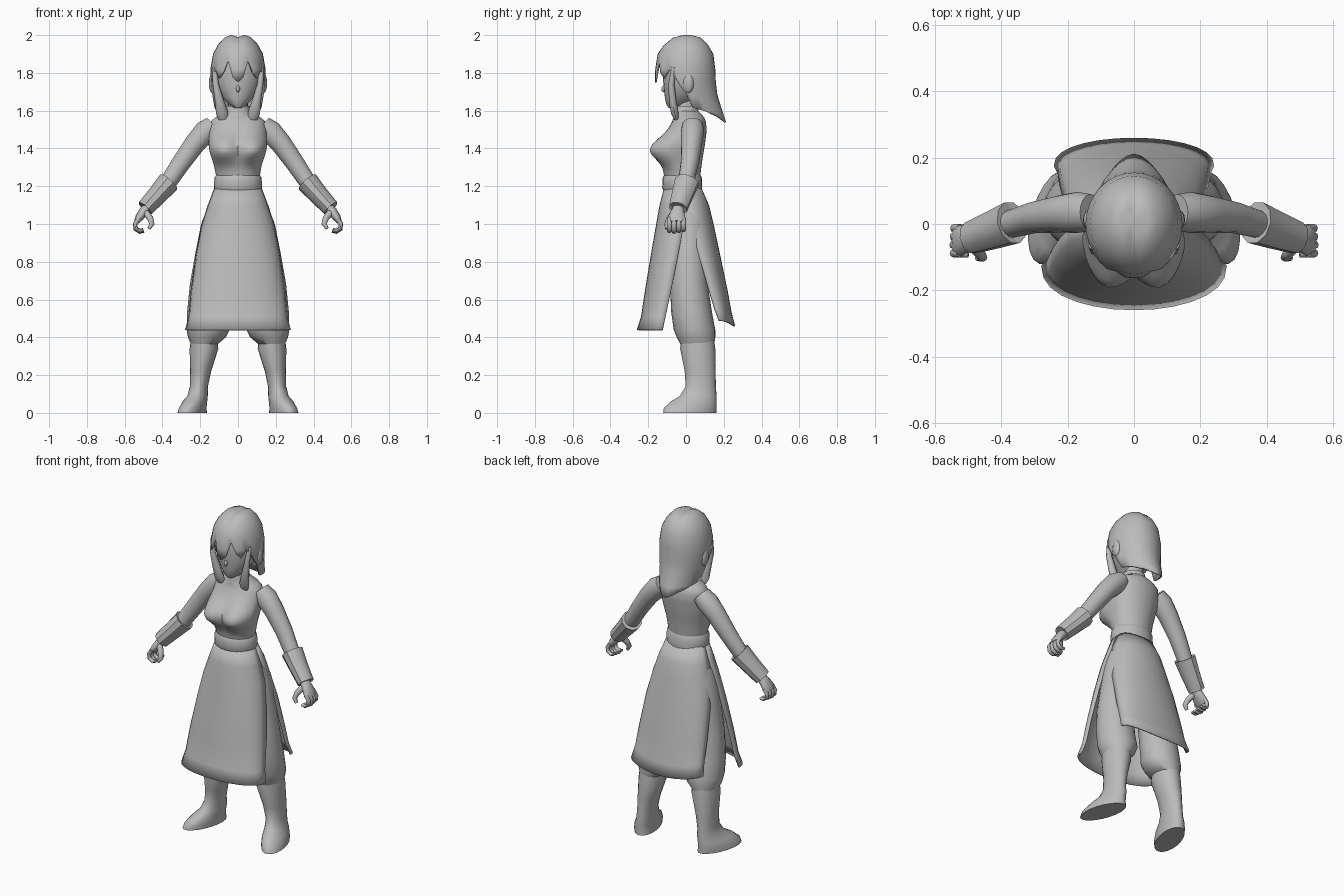
import bpy, bmesh, math
from mathutils import Vector

cube = bpy.data.objects.get("Cube")
if cube:
    bpy.data.objects.remove(cube)

clay = bpy.data.materials.new("plain_grey")
clay.use_nodes = True
clay.diffuse_color = (0.5, 0.5, 0.5, 1)
clay.node_tree.nodes["Principled BSDF"].inputs["Base Color"].default_value = (0.5, 0.5, 0.5, 1)


def finish(name, bm, mirror=False, thick=0.0, angle=50):
    bmesh.ops.remove_doubles(bm, verts=bm.verts, dist=0.0005)
    bmesh.ops.recalc_face_normals(bm, faces=bm.faces)
    me = bpy.data.meshes.new(name)
    bm.to_mesh(me)
    bm.free()
    ob = bpy.data.objects.new(name, me)
    bpy.context.collection.objects.link(ob)
    me.materials.append(clay)
    bpy.ops.object.select_all(action='DESELECT')
    ob.select_set(True)
    bpy.context.view_layer.objects.active = ob
    bpy.ops.object.shade_smooth_by_angle(angle=math.radians(angle))
    if thick:
        mod = ob.modifiers.new("thickness", 'SOLIDIFY')
        mod.thickness = thick
        mod.offset = -1
    if mirror:
        ob.modifiers.new("mirror", 'MIRROR')
    return ob


def skin(name, rings, closed=True, caps=True, **kw):
    """Join point rows into one surface."""
    bm = bmesh.new()
    rows = [[bm.verts.new(p) for p in r] for r in rings]
    n = len(rows[0])
    for a, b in zip(rows, rows[1:]):
        for i in range(n if closed else n - 1):
            j = (i + 1) % n
            bm.faces.new((a[i], a[j], b[j], b[i]))
    if closed and caps:
        bm.faces.new(rows[0])
        bm.faces.new(rows[-1])
    return finish(name, bm, **kw)


def circle(n):
    return [(math.sin(2 * math.pi * i / n), math.cos(2 * math.pi * i / n)) for i in range(n)]


def sample(keys, z):
    """Interpolate a table of rows keyed by falling height."""
    for a, b in zip(keys, keys[1:]):
        if z >= b[0]:
            f = (a[0] - z) / (a[0] - b[0])
            return [p + (q - p) * f for p, q in zip(a, b)]
    return keys[-1]


def stack(name, keys, n=20, turn=None, **kw):
    """Level ellipses: height, centre x, centre y, radius x, radius y."""
    rings = []
    for z, cx, cy, rx, ry in keys:
        t = math.radians(turn(z)) if turn else 0
        c, s = math.cos(t), math.sin(t)
        rings.append([(cx + u * rx * c - v * ry * s, cy + u * rx * s + v * ry * c, z)
                      for u, v in circle(n)])
    return skin(name, rings, **kw)


def tube(name, pts, n=12, **kw):
    """Path of x, y, z, radius along y, radius across."""
    pos = [Vector(p[:3]) for p in pts]
    rings = []
    for i, p in enumerate(pts):
        t = (pos[min(i + 1, len(pos) - 1)] - pos[max(i - 1, 0)]).normalized()
        u = Vector((0, 1, 0))
        u = (u - t * u.dot(t)).normalized()
        v = t.cross(u)
        rings.append([pos[i] + u * a * p[3] + v * b * p[4] for a, b in circle(n)])
    return skin(name, rings, **kw)


def ball(name, centre, size, **kw):
    bm = bmesh.new()
    bmesh.ops.create_uvsphere(bm, u_segments=12, v_segments=8, radius=1)
    for v in bm.verts:
        v.co = Vector([c + a * s for c, a, s in zip(centre, v.co, size)])
    return finish(name, bm, **kw)


# Fitted top: ellipse sections with a swell at the front of the chest
body = [(1.605, -.005, .058, .06), (1.58, .01, .085, .075), (1.555, .018, .14, .085),
        (1.5, .01, .15, .1), (1.42, -.01, .148, .11), (1.33, -.02, .128, .105),
        (1.25, -.02, .115, .095), (1.17, -.015, .12, .09)]
rings = []
for k in range(23):
    z = 1.605 - k * .435 / 22
    _, cy, rx, ry = sample(body, z)
    ring = []
    for u, v in circle(36):
        x, y = u * rx, cy + v * ry
        if v < 0:
            zz = (z - 1.39) / (.06 if z > 1.39 else .045)
            swell = math.exp(-zz * zz / 2 - ((abs(x) - .078) / .06) ** 2 / 2)
            y -= .085 * swell
            x += math.copysign(.018, x) * swell * abs(u)
        ring.append((x, y, z))
    rings.append(ring)
skin("fitted_top", rings)
stack("belt", [(1.26, 0, -.02, .116, .096), (1.245, 0, -.02, .125, .104),
               (1.19, 0, -.02, .128, .106), (1.17, 0, -.015, .122, .1)], n=24)
stack("hips", [(1.2, 0, -.015, .118, .092), (1.1, 0, -.005, .155, .11),
               (1.0, 0, 0, .17, .11), (.93, 0, .01, .12, .08)], n=24)
stack("neck", [(1.68, 0, 0, .05, .05), (1.6, 0, 0, .053, .053), (1.55, 0, .01, .07, .06)])
stack("collar", [(1.625, 0, -.002, .062, .062), (1.59, 0, 0, .068, .068),
                 (1.57, 0, .005, .09, .078)], n=16)

# Skirt panels, open at both sides
def panel(name, rows, lift=0.0):
    grid = []
    for z, hw, edge, mid in rows:
        a = [math.pi / 2 * i / 7 for i in range(-7, 8)]
        grid.append([(hw * math.sin(t), edge + (mid - edge) * math.cos(t) ** .85,
                      z + lift * abs(math.sin(t)) ** 2 * (1.2 - z)) for t in a])
    skin(name, grid, closed=False, thick=.01)


panel("front_skirt_panel", [(1.2, .122, -.01, -.115), (1.1, .16, -.005, -.14), (1.0, .193, -.012, -.158),
                            (.85, .222, -.04, -.184), (.65, .25, -.08, -.217), (.51, .262, -.11, -.238),
                            (.44, .28, -.125, -.26)])
panel("back_skirt_panel", [(1.2, .12, -.01, .078), (1.1, .158, 0, .122), (1.0, .185, .015, .146),
                           (.85, .21, .06, .178), (.65, .225, .115, .22), (.53, .23, .15, .242),
                           (.46, .242, .175, .26)], lift=.04)

# Baggy trousers and boots
stack("trouser_leg", [(1.13, .07, -.005, .075, .085), (1.0, .1, .01, .095, .1), (.85, .125, .01, .1, .1),
                      (.68, .15, .015, .105, .1), (.53, .16, .03, .11, .108), (.44, .158, .045, .114, .11),
                      (.4, .165, .053, .1, .102), (.365, .178, .06, .072, .09)], mirror=True)
stack("boot", [(.42, .18, .06, .066, .085), (.34, .18, .062, .076, .093), (.22, .198, .075, .056, .082),
               (.14, .207, .078, .048, .08), (.09, .214, .065, .053, .098), (.06, .228, .04, .062, .124),
               (.025, .24, .022, .067, .144), (0, .242, .02, .068, .147)],
      turn=lambda z: 17 * max(0, 1 - z / .16), mirror=True)

# Arms, cuffs and curled hands
tube("arm", [(.13, .035, 1.525, .055, .05), (.17, .035, 1.49, .062, .062), (.225, .03, 1.43, .056, .056),
             (.3, .02, 1.325, .048, .05), (.37, 0, 1.22, .042, .045), (.45, -.025, 1.12, .034, .034),
             (.485, -.04, 1.075, .028, .028)], n=16, mirror=True)
tube("cuff", [(.372, .002, 1.216, .044, .044), (.367, .004, 1.222, .066, .06), (.43, -.02, 1.15, .058, .052),
              (.492, -.042, 1.083, .05, .046), (.486, -.04, 1.09, .034, .034)], n=10, mirror=True, angle=35)
tube("palm", [(.475, -.038, 1.095, .026, .024), (.5, -.045, 1.065, .036, .026), (.522, -.05, 1.035, .047, .022),
              (.538, -.05, 1.01, .046, .014)], mirror=True)
for i, finger in enumerate(["little", "ring", "middle", "index"]):
    y = -.013 - .025 * i
    s = 1 - .06 * abs(i - 2)
    path = [(.525, 1.03), (.546, 1.0), (.543, .972), (.52, .957), (.498, .962)]
    tube(finger + "_finger", [(.525 + (px - .525) * s, y, 1.03 + (pz - 1.03) * s, .0125, .0125 - .001 * k)
                              for k, (px, pz) in enumerate(path)], n=8, mirror=True)
tube("thumb", [(.488, -.065, 1.06, .016, .018), (.465, -.088, 1.03, .017, .017),
               (.456, -.1, 1.0, .014, .014), (.472, -.103, .975, .009, .009)], n=8, mirror=True)

# Head
stack("face", [(1.95, 0, 0, .08, .09), (1.87, 0, .005, .122, .125), (1.78, 0, .002, .13, .125),
               (1.72, 0, -.005, .115, .113), (1.67, 0, -.02, .084, .092), (1.635, 0, -.045, .048, .06),
               (1.615, 0, -.065, .02, .028)], n=24)
ball("nose", (0, -.117, 1.715), (.01, .014, .018))
ball("ear", (.136, .012, 1.745), (.018, .03, .052), mirror=True)

# Hair: jagged fringe, long back; rows are height, front, back, half width
hair = [(2.0, -.03, .05, .04), (1.988, -.075, .085, .07), (1.95, -.12, .12, .106), (1.9, -.15, .145, .132),
        (1.82, -.163, .155, .146), (1.75, -.165, .158, .145), (1.68, -.13, .167, .136),
        (1.6, -.1, .192, .125), (1.54, -.1, .212, .105)]
fringe = [1.75, 1.775, 1.865, 1.8, 1.77, 1.82, 1.78, 1.73, 1.69,
          1.615, 1.605, 1.595, 1.58, 1.57, 1.555, 1.545, 1.54]
columns = []
for i in range(32):
    tip = fringe[min(i, 32 - i)]
    a = 2 * math.pi * i / 32
    col = []
    for row in hair:
        z, front, back, hw = sample(hair, max(row[0], tip))
        y = (front if math.cos(a) > 0 else -back) * math.cos(a)
        dip = .01 * math.exp(-(hw * math.sin(a) / .02) ** 2) if z > 1.94 else 0
        col.append((hw * math.sin(a), y, z - dip))
    columns.append(col)
columns = list(zip(*columns))
crown = [[(0, .01, 1.99)] * 32]
skin("hair", crown + columns, caps=False, thick=.01, angle=60)
tube("side_lock", [(.125, -.065, 1.83, .012, .012), (.118, -.078, 1.74, .016, .016),
                   (.098, -.07, 1.65, .02, .024), (.085, -.06, 1.59, .02, .032),
                   (.078, -.05, 1.555, .012, .024)], n=8, mirror=True)
